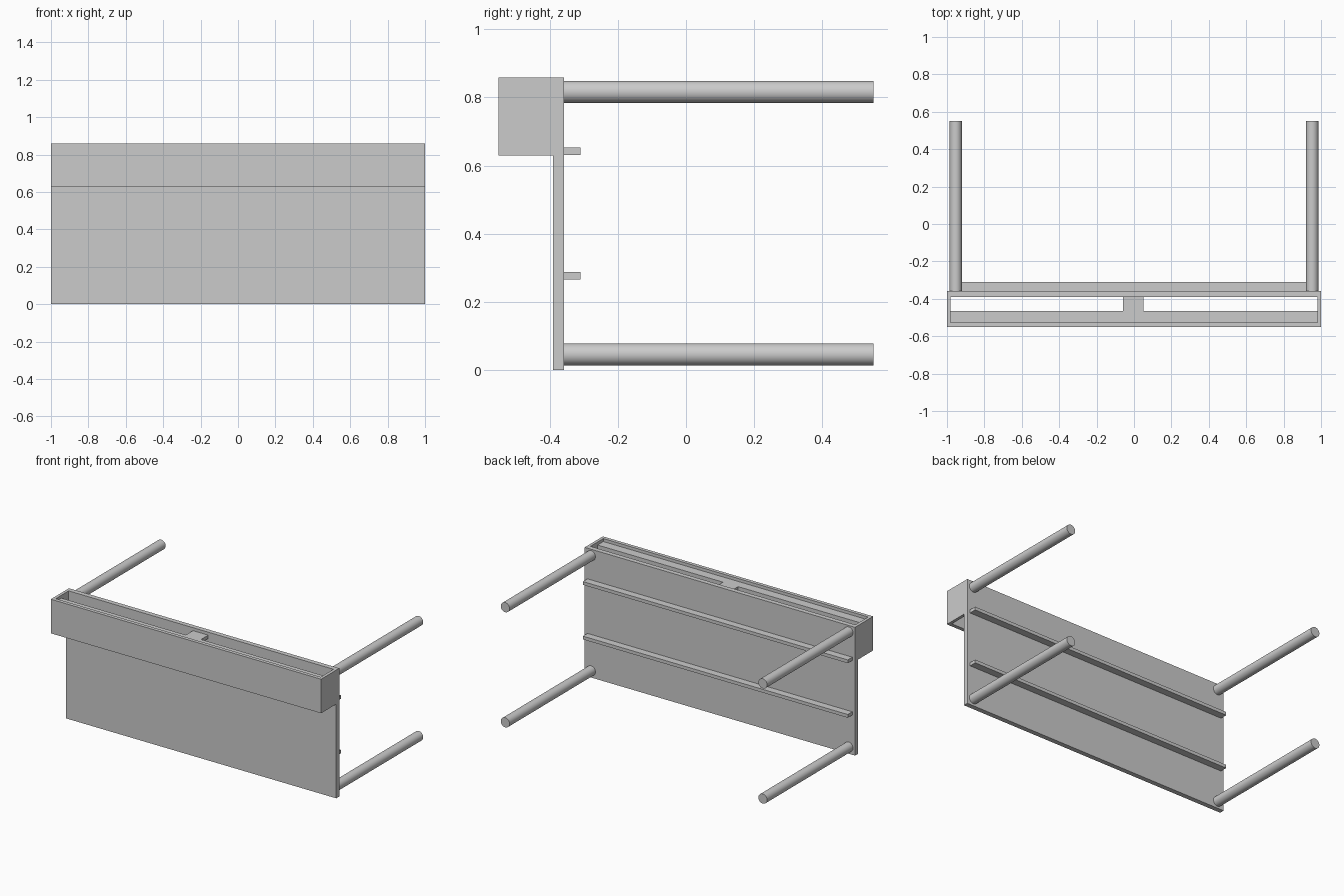
import bpy, bmesh, math
from mathutils import Matrix, Vector

if "Cube" in bpy.data.objects:
    bpy.data.objects.remove(bpy.data.objects["Cube"])


def make_object(name, bm):
    mesh = bpy.data.meshes.new(name)
    bm.to_mesh(mesh)
    bm.free()
    obj = bpy.data.objects.new(name, mesh)
    bpy.context.collection.objects.link(obj)
    return obj


def box(name, x, y, z):
    """Box from (min, max) ranges."""
    bm = bmesh.new()
    size = Vector([r[1] - r[0] for r in (x, y, z)])
    mid = Vector([(r[0] + r[1]) / 2 for r in (x, y, z)])
    bmesh.ops.create_cube(bm, size=1, matrix=Matrix.Translation(mid) @ Matrix.Diagonal(size.to_4d()))
    return make_object(name, bm)


def leg(name, x, z, y0, y1, r):
    """Round leg running along y."""
    bm = bmesh.new()
    mat = Matrix.Translation((x, (y0 + y1) / 2, z)) @ Matrix.Rotation(math.pi / 2, 4, 'X')
    bmesh.ops.create_cone(bm, cap_ends=True, segments=32, radius1=r, radius2=r, depth=y1 - y0, matrix=mat)
    for f in bm.faces:
        f.smooth = len(f.verts) == 4
    for e in bm.edges:
        if any(len(f.verts) > 4 for f in e.link_faces):
            e.smooth = False
    return make_object(name, bm)


TOP = 0.858       # upper edge of the desk lying on its side
BACK = -0.358     # underside of the desktop
FACE = -0.39      # working face of the desktop

# Desktop and raised shelf
box("desktop", (-1, 1), (FACE, BACK), (0, TOP))
box("raised_shelf", (-1, 1), (-0.55, -0.526), (0.63, TOP))
for side, (a, b) in {"left": (-1, -0.98), "right": (0.98, 1)}.items():
    box(f"shelf_side_{side}", (a, b), (-0.526, FACE), (0.63, TOP))

# Recessed rear strip of the shelf with its central support
box("shelf_rear_strip", (-0.98, 0.98), (-0.526, -0.465), (0.815, 0.838))
box("shelf_rear_support", (-0.06, 0.052), (-0.465, FACE), (0.815, 0.838))

# Rails under the desktop
for i, z in enumerate((0.266, 0.631)):
    box(f"under_rail_{i + 1}", (-0.98, 0.98), (BACK, -0.31), (z, z + 0.022))

# Four round legs
for sx, side in ((-1, "left"), (1, "right")):
    for z, pos in ((0.046, "front"), (0.816, "rear")):
        leg(f"{pos}_leg_{side}", sx * 0.953, z, BACK, 0.55, 0.0325)
